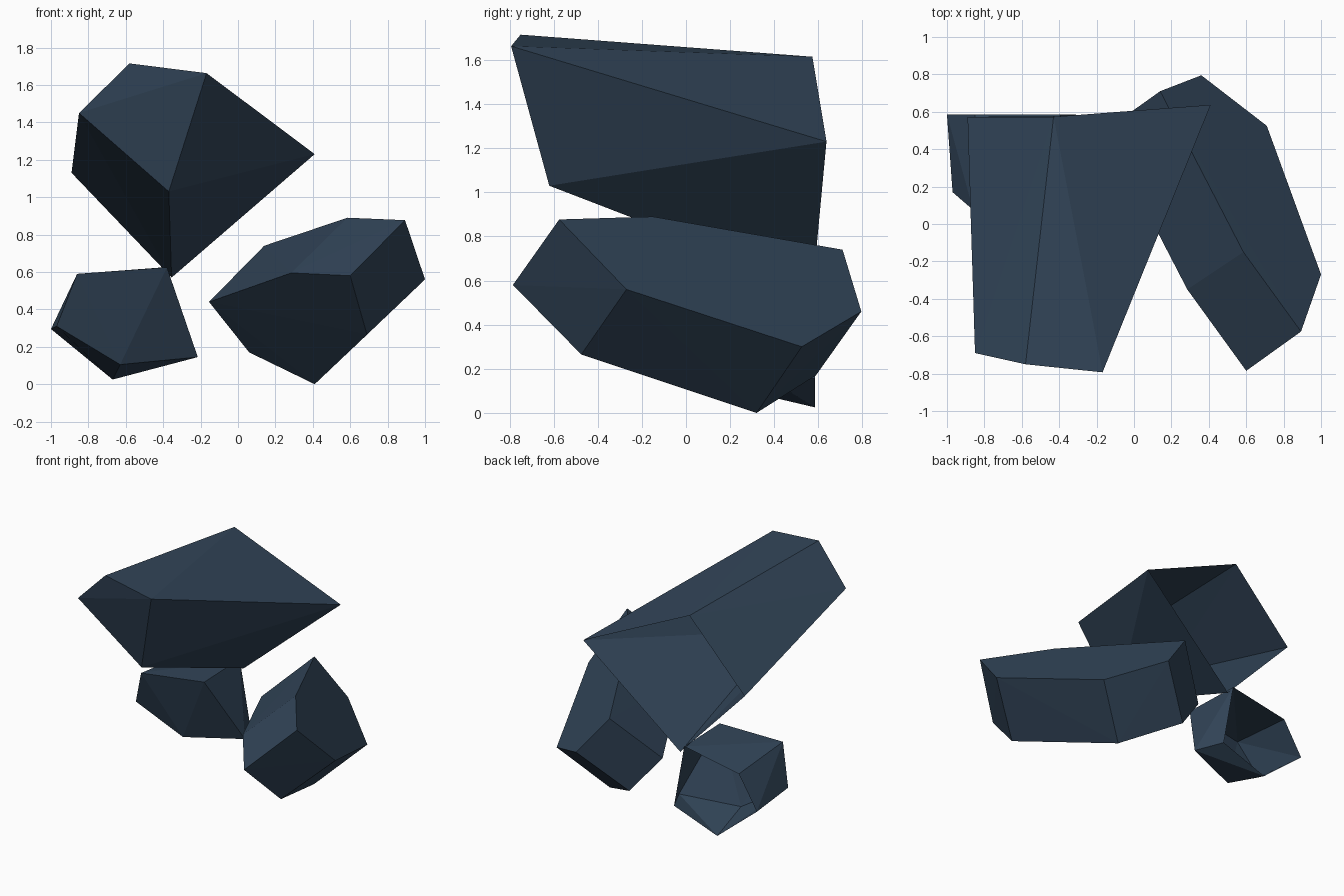
import bpy, bmesh

slate = bpy.data.materials.new("dark_slate_blue")
slate.diffuse_color = (0.032, 0.060, 0.100, 1)


def boulder(name, corners, open_back=False):
    """Faceted rock: the convex hull of its corners, optionally hollow at the back."""
    bm = bmesh.new()
    for c in corners:
        bm.verts.new(c)
    bmesh.ops.convex_hull(bm, input=bm.verts)
    if open_back:
        back = [f for f in bm.faces if all(v.co.y > 0.5 for v in f.verts)]
        bmesh.ops.delete(bm, geom=back, context='FACES')
    mesh = bpy.data.meshes.new(name)
    bm.to_mesh(mesh)
    bm.free()
    mesh.materials.append(slate)
    ob = bpy.data.objects.new(name, mesh)
    bpy.context.collection.objects.link(ob)
    return ob


# Large upper rock, hollow at the back
boulder("upper_rock", [
    (-0.58, -0.75, 1.715), (-0.168, -0.793, 1.663), (-0.85, -0.69, 1.45),
    (-0.37, -0.62, 1.03),
    (0.41, 0.637, 1.23), (-0.43, 0.573, 1.615),
    (-0.89, 0.573, 1.13), (-0.355, 0.575, 0.57)], open_back=True)

# Long closed rock lying on the right
boulder("right_rock", [
    (0.585, -0.15, 0.89), (0.893, -0.575, 0.877), (1.0, -0.27, 0.56),
    (0.60, -0.785, 0.58), (0.69, -0.475, 0.265), (0.285, -0.35, 0.595),
    (0.14, 0.71, 0.74), (-0.155, 0.50, 0.44), (0.36, 0.795, 0.46),
    (0.71, 0.525, 0.30), (0.41, 0.32, 0.0), (0.06, 0.589, 0.17)])

# Small rock at the left, hollow at the back
boulder("left_rock", [
    (-0.97, 0.17, 0.31), (-0.86, 0.075, 0.59), (-0.38, 0.14, 0.625),
    (-0.215, 0.39, 0.145), (-0.63, 0.245, 0.105),
    (-1.0, 0.585, 0.295), (-0.85, 0.585, 0.54), (-0.395, 0.585, 0.625),
    (-0.31, 0.585, 0.156), (-0.67, 0.585, 0.025)], open_back=True)
